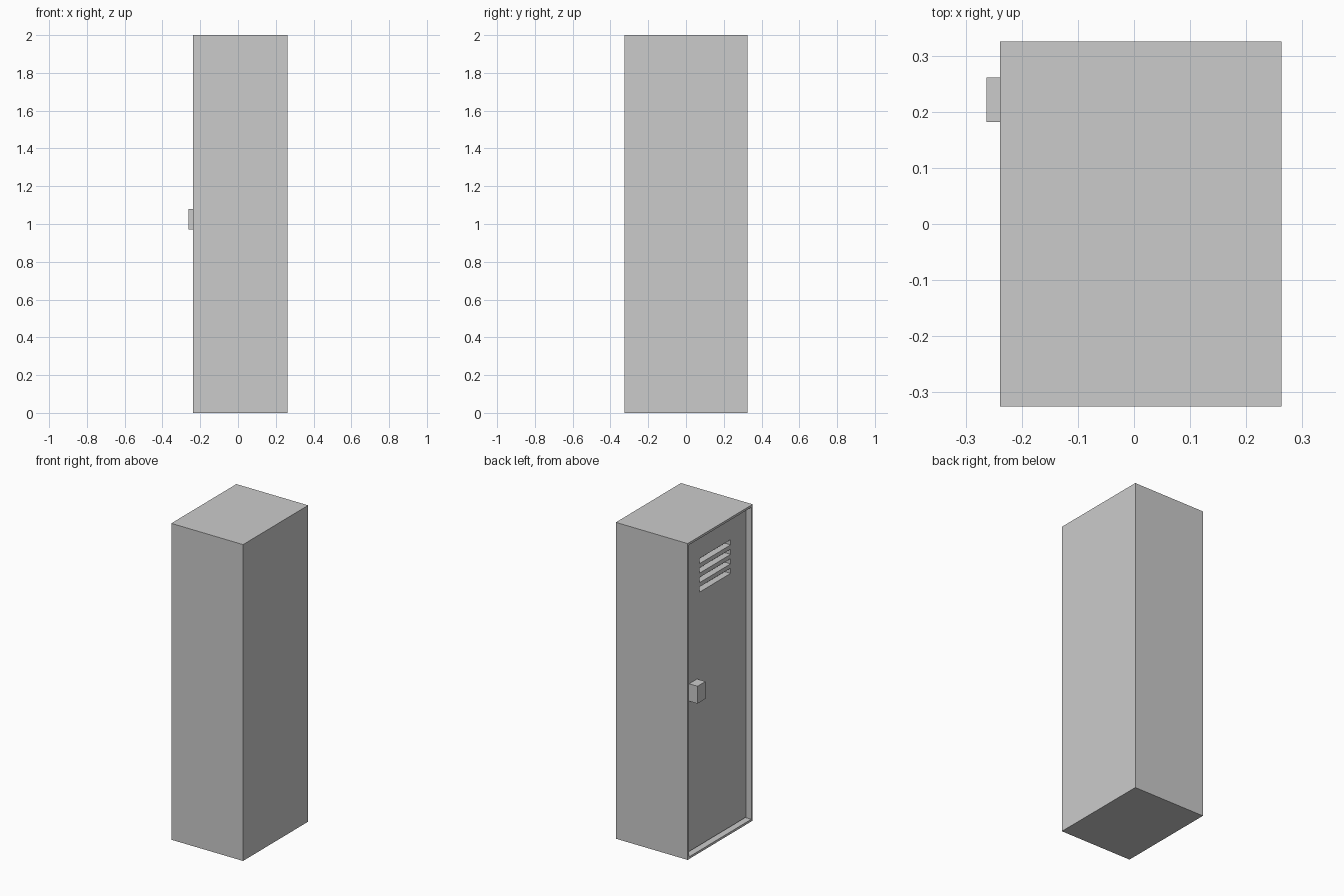
import bpy, bmesh
from mathutils import Vector

if "Cube" in bpy.data.objects:
    bpy.data.objects.remove(bpy.data.objects["Cube"])


def box(name, lo, hi):
    """Axis-aligned box between two corners."""
    lo, hi = Vector(lo), Vector(hi)
    bm = bmesh.new()
    bmesh.ops.create_cube(bm, size=1)
    bmesh.ops.scale(bm, vec=hi - lo, verts=bm.verts)
    bmesh.ops.translate(bm, vec=(lo + hi) / 2, verts=bm.verts)
    mesh = bpy.data.meshes.new(name)
    bm.to_mesh(mesh)
    bm.free()
    obj = bpy.data.objects.new(name, mesh)
    bpy.context.collection.objects.link(obj)
    return obj


FRONT, BACK = -0.239, 0.263      # door side and rear of the cabinet in x
HALF_Y, HEIGHT, RIM = 0.325, 2.0, 0.02
DOOR_X, DOOR_T = FRONT + 0.034, 0.04

# Cabinet body with a rimmed opening on the door side
body = box("cabinet", (FRONT, -HALF_Y, 0), (BACK, HALF_Y, HEIGHT))
bm = bmesh.new()
bm.from_mesh(body.data)
bm.normal_update()
face = min(bm.faces, key=lambda f: f.normal.x)
bmesh.ops.inset_individual(bm, faces=[face], thickness=RIM)
opening = bmesh.ops.extrude_discrete_faces(bm, faces=[face])["faces"][0]
bmesh.ops.translate(bm, vec=(DOOR_X + DOOR_T - FRONT, 0, 0), verts=opening.verts)
bmesh.ops.recalc_face_normals(bm, faces=bm.faces)
bm.to_mesh(body.data)
bm.free()

# Recessed door panel
door = box("door", (DOOR_X, RIM - HALF_Y, RIM),
           (DOOR_X + DOOR_T, HALF_Y - RIM, HEIGHT - RIM))

# Four ventilation slots cut through the door
cutter = box("vent_cutter", (DOOR_X - 0.02, -0.153, 1.62),
             (DOOR_X + DOOR_T + 0.02, 0.157, 1.653))
array = cutter.modifiers.new("slots", "ARRAY")
array.count = 4
array.use_relative_offset = False
array.use_constant_offset = True
array.constant_offset_displace = (0, 0, 0.06)
cutter.hide_render = True
cutter.display_type = "WIRE"
cut = door.modifiers.new("vents", "BOOLEAN")
cut.operation = "DIFFERENCE"
cut.solver = "EXACT"
cut.object = cutter

# Handle block standing off the door
box("handle", (-0.263, 0.182, 0.97), (DOOR_X, 0.261, 1.08))
